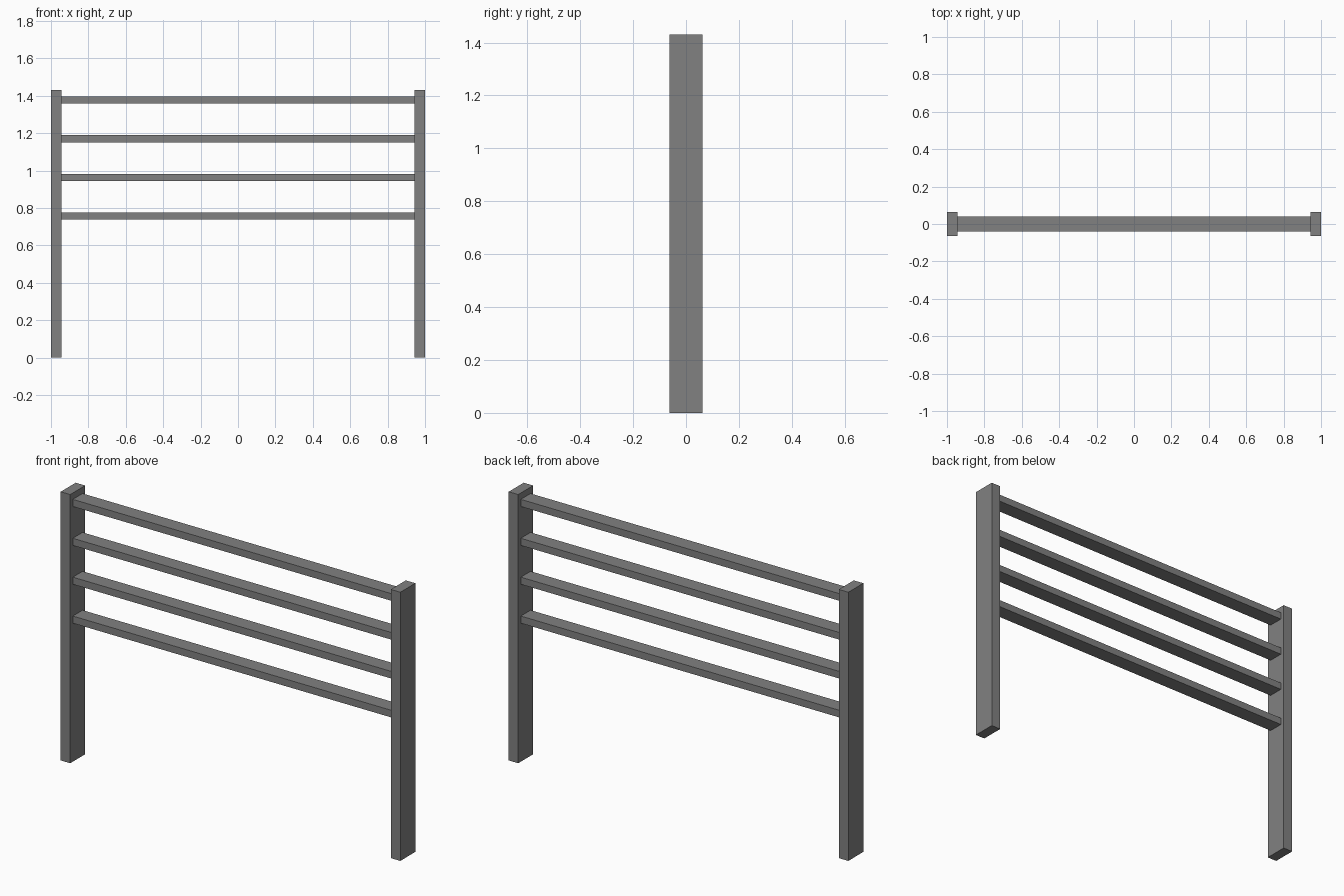
import bpy

cube = bpy.data.objects.get("Cube")
if cube:
    bpy.data.objects.remove(cube, do_unlink=True)

HEIGHT = 1.43
POST_W, POST_D = 0.056, 0.126
RAIL_D, RAIL_H = 0.082, 0.038

# Single grey finish
grey = bpy.data.materials.new("grey")
grey.use_nodes = True
colour = (0.22, 0.22, 0.22, 1)
grey.diffuse_color = colour
grey.node_tree.nodes["Principled BSDF"].inputs["Base Color"].default_value = colour


def box(name, centre, size):
    bpy.ops.mesh.primitive_cube_add(size=1, location=centre)
    obj = bpy.context.object
    obj.name = name
    obj.scale = size
    bpy.ops.object.transform_apply(location=False, rotation=False, scale=True)
    obj.data.materials.append(grey)
    return obj


# Upright posts
for side, sign in (("left", 1), ("right", -1)):
    box(f"{side}_post", (sign * (1 - POST_W / 2), 0, HEIGHT / 2),
        (POST_W, POST_D, HEIGHT))

# Horizontal rails, evenly spaced between the posts
for i in range(4):
    box(f"rail_{i + 1}", (0, 0, 0.756 + i * 0.207),
        (2 - 2 * POST_W, RAIL_D, RAIL_H))
